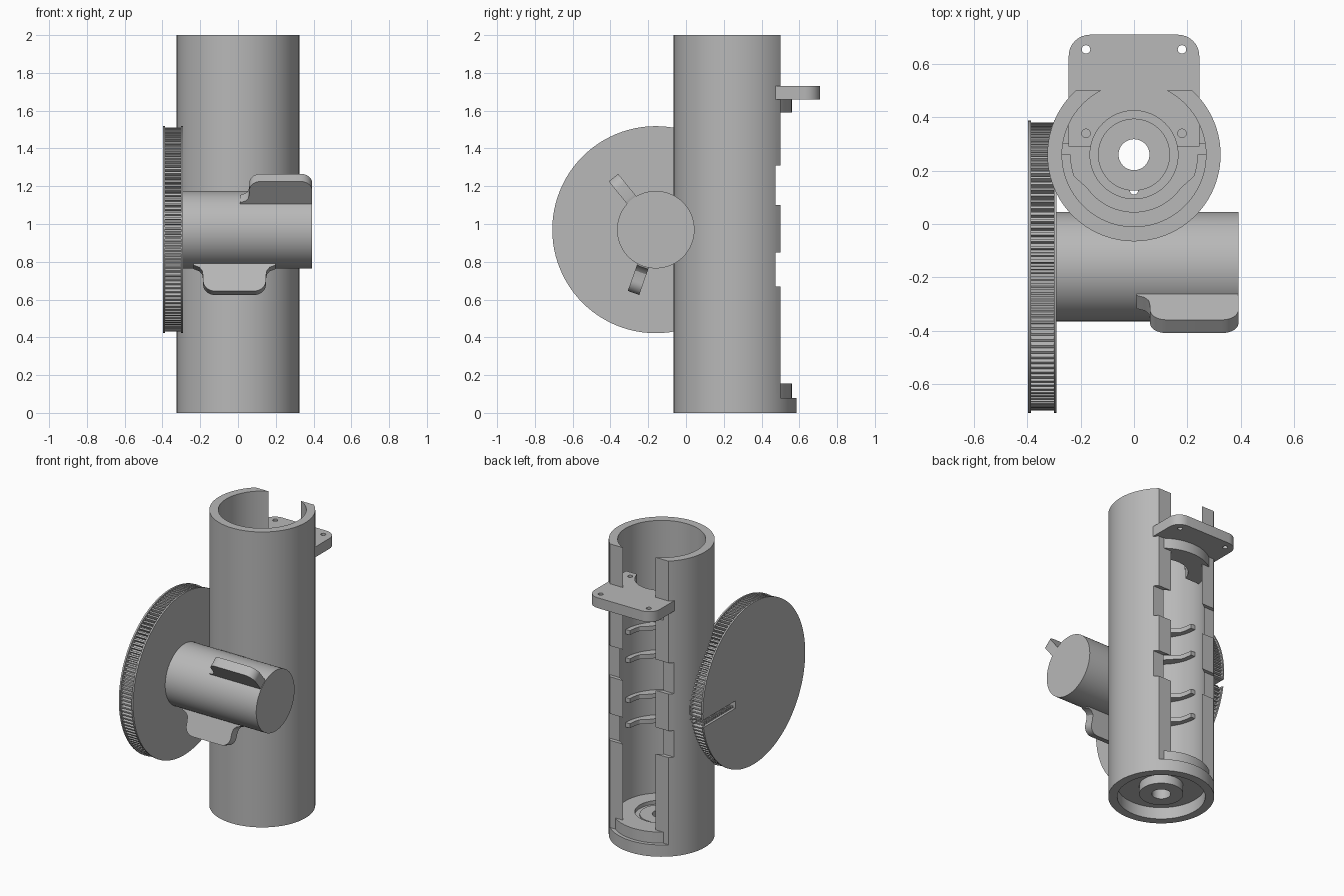
import bpy, bmesh, math
from mathutils import Matrix, Vector

old = bpy.data.objects.get("Cube")
if old:
    bpy.data.objects.remove(old, do_unlink=True)

grey = bpy.data.materials.new("light grey")
grey.use_nodes = True
COLOUR = (0.48, 0.48, 0.48, 1)
grey.diffuse_color = COLOUR
grey.node_tree.nodes["Principled BSDF"].inputs["Base Color"].default_value = COLOUR

CY = 0.26                      # tube axis
HUB = Vector((0, -0.16, 0.97))  # wheel axis
ALONG_X = Matrix(((0, 0, 1, 0), (1, 0, 0, 0), (0, 1, 0, 0), (0, 0, 0, 1)))


def prism(name, pts, low, high, matrix=Matrix()):
    """Extrude a flat outline from low to high along its local z."""
    bm = bmesh.new()
    face = bm.faces.new([bm.verts.new((u, v, low)) for u, v in pts])
    ext = bmesh.ops.extrude_face_region(bm, geom=[face])
    verts = [g for g in ext["geom"] if isinstance(g, bmesh.types.BMVert)]
    bmesh.ops.translate(bm, vec=(0, 0, high - low), verts=verts)
    bm.transform(matrix)
    bmesh.ops.recalc_face_normals(bm, faces=bm.faces)
    mesh = bpy.data.meshes.new(name)
    bm.to_mesh(mesh)
    bm.free()
    mesh.materials.append(grey)
    ob = bpy.data.objects.new(name, mesh)
    bpy.context.collection.objects.link(ob)
    return ob


def arc(r, a=0, b=360, n=96, cx=0, cy=0):
    full = b - a == 360
    steps = n if full else n + 1
    return [(cx + r * math.cos(math.radians(a + (b - a) * i / n)),
             cy + r * math.sin(math.radians(a + (b - a) * i / n))) for i in range(steps)]


def upright(name, r, low, high, x=0, y=CY, n=96):
    return prism(name, arc(r, n=n, cx=x, cy=y), low, high)


def axle(name, r, low, high, n=96):
    return prism(name, arc(r, n=n), low, high, Matrix.Translation(HUB) @ ALONG_X)


def block(name, x0, x1, y0, y1, z0, z1):
    return prism(name, [(x0, y0), (x1, y0), (x1, y1), (x0, y1)], z0, z1)


def rounded(x0, x1, y0, y1, r):
    return (arc(r, 0, 90, 8, x1 - r, y1 - r) + arc(r, 90, 180, 8, x0 + r, y1 - r)
            + arc(r, 180, 270, 8, x0 + r, y0 + r) + arc(r, 270, 360, 8, x1 - r, y0 + r))


def combine(ob, others, operation="DIFFERENCE"):
    """Apply booleans, then discard the helpers."""
    bpy.context.view_layer.objects.active = ob
    for other in others:
        mod = ob.modifiers.new("cut", "BOOLEAN")
        mod.operation, mod.solver, mod.object = operation, "EXACT", other
        bpy.ops.object.modifier_apply(modifier=mod.name)
        bpy.data.objects.remove(other, do_unlink=True)
    return ob


# Main tube: open at the back above a full bottom ring, with notched edges
tube = upright("main_tube", 0.325, 0, 2)
combine(tube, [upright("c", 0.27, -0.1, 2.1),
               block("c", -0.5, 0.5, 0.5, 1, 0.08, 2.1),
               block("c", -0.5, 0.5, 0.475, 1, 1.10, 1.31),
               block("c", -0.5, 0.5, 0.475, 1, 0.67, 0.85)])

# Bottom bearing plate with hanging boss
base = upright("bottom_plate", 0.30, 0.08, 0.155)
combine(base, [upright("boss", 0.135, 0.02, 0.1)], "UNION")
combine(base, [upright("c", 0.165, 0.13, 0.2), upright("c", 0.058, -0.1, 0.3),
               upright("c", 0.015, 0.06, 0.3, 0, 0.125, 16)])
combine(base, [upright("lip", 0.135, 0.125, 0.14)], "UNION")
combine(base, [upright("c", 0.058, -0.1, 0.3)])

# Motor bracket at the top: flat plate over a curved support
plate = prism("motor_plate", [(-0.245, 0.29), (0.245, 0.29)]
              + arc(0.08, 0, 90, 8, 0.165, 0.63) + arc(0.08, 90, 180, 8, -0.165, 0.63), 1.66, 1.73)
combine(plate, [upright("c", 0.165, 1.5, 1.8)]
        + [upright("c", 0.016, 1.5, 1.8, x, y, 16) for x in (-0.18, 0.18) for y in (0.34, 0.655)])
support = upright("plate_support", 0.30, 1.59, 1.66)
combine(support, [block("c", -0.5, 0.5, -0.5, 0.30, 1.5, 1.7), upright("c", 0.165, 1.5, 1.7)])

# Crescent ribs inside the tube, level with the notch edges
ribs = []
for i, z in enumerate((1.30, 1.11, 0.84, 0.67)):
    outline = arc(0.28, 180, 360, 40, 0, CY) + arc(0.238, 360, 340, 4, 0, CY) \
        + arc(0.215, 325, 215, 24, 0, CY) + arc(0.238, 200, 180, 4, 0, CY)
    ribs.append(prism("inner_rib_%d" % (i + 1), outline, z - 0.015, z + 0.015))

# Cross tube: bored from both ends with a thin web, trimmed to the tube wall
cross = axle("cross_tube", 0.205, -0.30, 0.392)
combine(cross, [axle("c", 0.118, -0.5, -0.10), axle("c", 0.118, 0.05, 0.5),
                axle("c", 0.056, -0.5, 0.5, 48), upright("c", 0.275, 0.5, 1.5)])

# Belt wheel: toothed band between two thin flanges
teeth = []
COUNT = 130
for i in range(COUNT):
    for step, r in ((0, 0.518), (0.4, 0.518), (0.5, 0.54), (0.9, 0.54)):
        a = 2 * math.pi * (i + step) / COUNT
        teeth.append((r * math.cos(a), r * math.sin(a)))
wheel = prism("belt_wheel", teeth, -0.39, -0.295, Matrix.Translation(HUB) @ ALONG_X)
combine(wheel, [axle("outer_flange", 0.548, -0.397, -0.386),
                axle("inner_flange", 0.548, -0.301, -0.29)], "UNION")
# Belt clamp slot running out to the rim, with serrated floor
y0, z0 = HUB.y + 0.2, HUB.z - 0.07
combine(wheel, [axle("c", 0.118, -0.5, -0.2),
                block("c", -0.5, -0.325, y0, 0.6, z0 - 0.025, z0 + 0.025)])
saw = [(y0, z0 - 0.026)]
for i in range(16):
    y = y0 + 0.02 * i
    saw += [(y, z0 - 0.012), (y + 0.01, z0 - 0.012), (y + 0.01, z0 - 0.024), (y + 0.02, z0 - 0.024)]
saw.append((y0 + 0.32, z0 - 0.026))
clamp = prism("clamp_teeth", saw, -0.38, -0.32, ALONG_X)


# Loop handles: rounded frames with flared feet on the cross tube
def handle(name, x0, x1, out_y, out_z, flares):
    radial = Vector((0, out_y, out_z)).normalized()
    side = Vector((1, 0, 0)).cross(radial)
    m = Matrix((Vector((1, 0, 0)), radial, side)).transposed().to_4x4()
    m = Matrix.Translation(HUB) @ m
    ob = prism(name, rounded(x0, x1, 0.16, 0.355, 0.06), -0.032, 0.032, m)
    combine(ob, [prism("c", rounded(x0 + 0.05, x1 - 0.04, 0.12, 0.303, 0.04), -0.1, 0.1, m)])
    for x, d in flares:
        foot = [(x + d * 0.03, 0.17), (x - d * 0.05, 0.17), (x - d * 0.05, 0.21),
                (x - d * 0.02, 0.222), (x - d * 0.005, 0.24), (x, 0.27), (x + d * 0.03, 0.27)]
        combine(ob, [prism("foot", foot, -0.032, 0.032, m)], "UNION")
    combine(ob, [axle("c", 0.19, -0.5, 0.6)])
    return ob


upper = handle("upper_handle", 0.06, 0.392, -0.22, 0.27, [(0.06, 1)])
lower = handle("lower_handle", -0.185, 0.148, -0.118, -0.335, [(-0.185, 1), (0.148, -1)])

# Smooth the round parts, keeping edges sharp
bpy.ops.object.select_all(action="DESELECT")
for ob in [tube, base, plate, support, cross, wheel, upper, lower] + ribs:
    ob.select_set(True)
    bpy.context.view_layer.objects.active = ob
bpy.ops.object.shade_smooth_by_angle(angle=math.radians(30))
